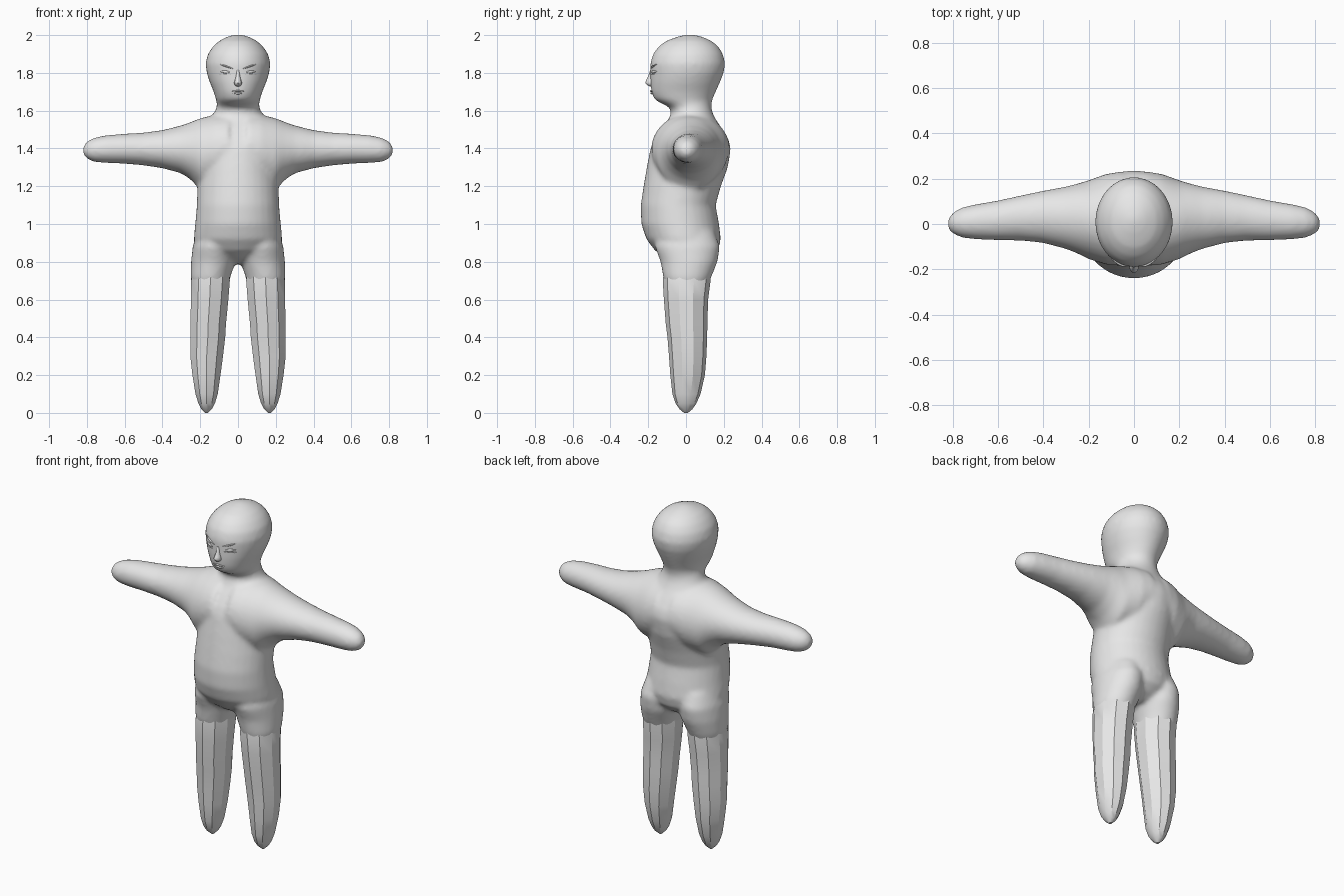
import bpy, bmesh, math
from mathutils import Vector

skin = bpy.data.materials.new("plain_grey")
skin.diffuse_color = (0.8, 0.8, 0.8, 1)


def loft(bm, rings, sides=32, phase=0.0):
    """Closed skin through elliptical rings given as (centre, axis_u, axis_v)."""
    loops = []
    for c, u, v in rings:
        loops.append([])
        for k in range(sides):
            a = phase + 2 * math.pi * k / sides
            p = Vector(c) + Vector(u) * math.cos(a) + Vector(v) * math.sin(a)
            loops[-1].append(bm.verts.new(p))
    for a, b in zip(loops, loops[1:]):
        for k in range(sides):
            j = (k + 1) % sides
            bm.faces.new((a[k], a[j], b[j], b[k]))
    bm.faces.new(loops[0])
    bm.faces.new(loops[-1])


def upright(table):
    """Rows: z, x centre, x radius, y front, y back."""
    return [((x, (f + b) / 2, z), (rx, 0, 0), (0, (b - f) / 2, 0)) for z, x, rx, f, b in table]


def finish(name, bm, angle=None):
    bmesh.ops.recalc_face_normals(bm, faces=bm.faces)
    me = bpy.data.meshes.new(name)
    bm.to_mesh(me)
    bm.free()
    me.materials.append(skin)
    ob = bpy.data.objects.new(name, me)
    bpy.context.collection.objects.link(ob)
    for p in me.polygons:
        p.use_smooth = True
    if angle:
        bpy.ops.object.select_all(action='DESELECT')
        ob.select_set(True)
        bpy.context.view_layer.objects.active = ob
        bpy.ops.object.shade_smooth_by_angle(angle=math.radians(angle))
    return ob


# Trunk, neck and head: z, half width, front y, back y
trunk = [
    (0.79, 0.06, -0.05, 0.08), (0.82, 0.13, -0.11, 0.13), (0.86, 0.20, -0.165, 0.17),
    (0.92, 0.235, -0.21, 0.185), (1.0, 0.227, -0.237, 0.175), (1.1, 0.218, -0.24, 0.157),
    (1.2, 0.215, -0.225, 0.185), (1.3, 0.21, -0.208, 0.222), (1.4, 0.21, -0.188, 0.238),
    (1.45, 0.205, -0.168, 0.225), (1.5, 0.19, -0.135, 0.195), (1.55, 0.155, -0.095, 0.16),
    (1.59, 0.125, -0.078, 0.14), (1.62, 0.113, -0.09, 0.134), (1.64, 0.112, -0.135, 0.136),
    (1.66, 0.117, -0.168, 0.14), (1.70, 0.129, -0.184, 0.158), (1.75, 0.15, -0.189, 0.18),
    (1.80, 0.166, -0.189, 0.2), (1.85, 0.172, -0.19, 0.208), (1.90, 0.16, -0.175, 0.196),
    (1.94, 0.133, -0.145, 0.172), (1.97, 0.1, -0.105, 0.135), (1.99, 0.06, -0.05, 0.09),
    (2.003, 0.02, 0.0, 0.04),
]
# Arm: x, underside z, top z, front y, back y
arm = [
    (0.05, 1.22, 1.585, -0.185, 0.232), (0.12, 1.19, 1.58, -0.18, 0.222),
    (0.2, 1.18, 1.56, -0.155, 0.193), (0.25, 1.235, 1.54, -0.13, 0.178),
    (0.3, 1.268, 1.522, -0.11, 0.165), (0.4, 1.295, 1.497, -0.084, 0.147),
    (0.5, 1.31, 1.484, -0.073, 0.126), (0.6, 1.319, 1.478, -0.072, 0.104),
    (0.7, 1.323, 1.47, -0.068, 0.087), (0.76, 1.328, 1.457, -0.06, 0.073),
    (0.8, 1.345, 1.437, -0.043, 0.05), (0.82, 1.37, 1.41, -0.02, 0.022),
]
# Hip and upper thigh: z, x centre, x radius, front y, back y
thigh = [
    (0.96, 0.115, 0.10, -0.15, 0.15), (0.88, 0.125, 0.115, -0.165, 0.18),
    (0.80, 0.131, 0.118, -0.135, 0.167), (0.72, 0.146, 0.106, -0.121, 0.135),
    (0.62, 0.148, 0.085, -0.09, 0.09),
]
# Faceted leg with a slight knee: same columns
leg = [
    (0.80, 0.135, 0.09, -0.11, 0.125), (0.70, 0.146, 0.108, -0.123, 0.13),
    (0.60, 0.150, 0.104, -0.117, 0.117), (0.47, 0.158, 0.099, -0.107, 0.113),
    (0.40, 0.160, 0.097, -0.098, 0.112), (0.30, 0.166, 0.091, -0.09, 0.108),
    (0.20, 0.167, 0.078, -0.083, 0.1), (0.10, 0.166, 0.062, -0.072, 0.077),
    (0.05, 0.166, 0.046, -0.055, 0.055), (0.02, 0.166, 0.029, -0.034, 0.034),
    (0.0, 0.166, 0.008, -0.01, 0.01),
]

# Body: overlapping lofts fused and softened into one skin
bm = bmesh.new()
loft(bm, upright([(z, 0, rx, f, b) for z, rx, f, b in trunk]))
for s in (-1, 1):
    loft(bm, [((s * x, (f + b) / 2, (lo + hi) / 2), (0, (b - f) / 2, 0), (0, 0, (hi - lo) / 2))
              for x, lo, hi, f, b in arm])
    loft(bm, upright([(z, s * x, rx, f, b) for z, x, rx, f, b in thigh]))
body = finish("body", bm)
fuse = body.modifiers.new("fuse", 'REMESH')
fuse.mode = 'VOXEL'
fuse.voxel_size = 0.012
fuse.use_smooth_shade = True
soft = body.modifiers.new("soften", 'SMOOTH')
soft.factor = 0.5
soft.iterations = 10

# Legs
for s, side in ((-1, "right"), (1, "left")):
    bm = bmesh.new()
    loft(bm, upright([(z, s * x, rx, f, b) for z, x, rx, f, b in leg]), 10, math.radians(18))
    finish(side + "_leg", bm, 30)


def face_y(x, z):
    """Front surface of the head at x, z."""
    for a, b in zip(trunk, trunk[1:]):
        if a[0] <= z <= b[0]:
            t = (z - a[0]) / (b[0] - a[0])
            rx, f, k = (a[i] + (b[i] - a[i]) * t for i in (1, 2, 3))
            return (f + k) / 2 - (k - f) / 2 * math.sqrt(1 - (x / rx) ** 2)


def ridge(name, points, depth, height, lift=0.0):
    """Tapered ridge following the face through (x, z) points."""
    bm = bmesh.new()
    rings = []
    n = len(points) - 1
    for i, (x, z) in enumerate(points):
        w = max(0.15, math.sin(math.pi * i / n))
        rings.append(((x, face_y(x, z) - lift, z), (0, depth * w, 0), (0, 0, height * w)))
    loft(bm, rings, 10)
    return finish(name, bm, 60)


# Nose: bridge widening down to the tip
bm = bmesh.new()
loft(bm, upright([(1.815, 0, 0.008, -0.19, -0.17), (1.785, 0, 0.011, -0.199, -0.16),
                  (1.76, 0, 0.017, -0.211, -0.16), (1.747, 0, 0.021, -0.216, -0.16),
                  (1.735, 0, 0.017, -0.205, -0.16), (1.728, 0, 0.008, -0.19, -0.17)]), 12)
finish("nose", bm, 60)

# Brows, eyes and mouth
for s, side in ((-1, "right"), (1, "left")):
    ridge(side + "_brow", [(s * (0.025 + 0.015 * i), 1.822 + 0.005 * i) for i in range(6)],
          0.008, 0.005)
    ridge(side + "_eye", [(s * (0.04 + 0.011 * i), 1.803 + 0.001 * i) for i in range(6)],
          0.006, 0.008)
    ridge(side + "_lower_lid", [(s * (0.038 + 0.012 * i), 1.793) for i in range(6)], 0.005, 0.003)
ridge("upper_lip", [(-0.036 + 0.009 * i, 1.704) for i in range(9)], 0.007, 0.005)
ridge("lower_lip", [(-0.03 + 0.0075 * i, 1.692) for i in range(9)], 0.007, 0.006)
